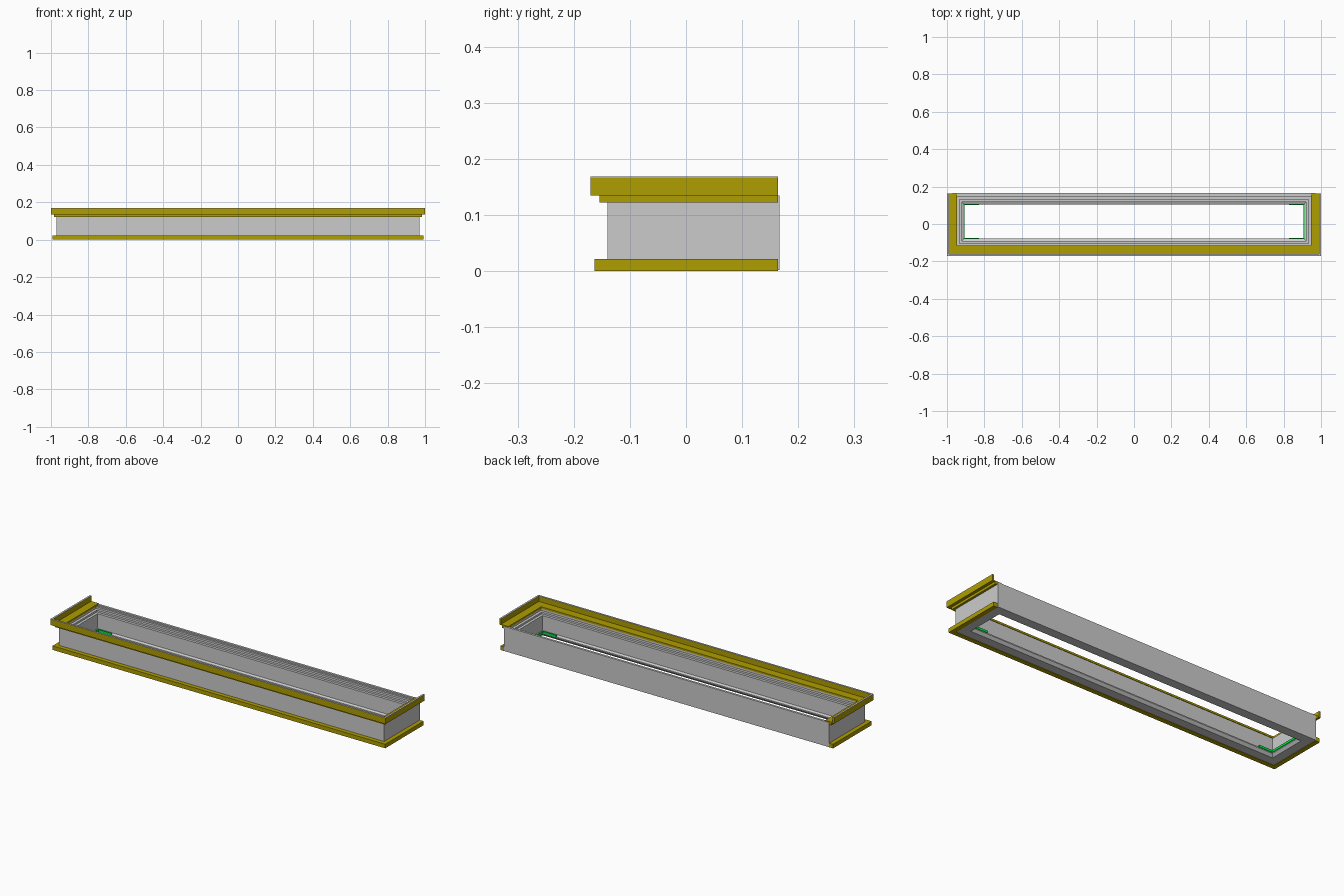
import bpy, bmesh

if "Cube" in bpy.data.objects:
    bpy.data.objects.remove(bpy.data.objects["Cube"])

# Outer faces of the grey wall; profiles are (inset from these faces, height)
X, YF, YB = 0.97, -0.14, 0.167
TRIM_END = 0.164

def material(name, rgb):
    m = bpy.data.materials.new(name)
    m.diffuse_color = (*rgb, 1)
    m.use_nodes = True
    m.node_tree.nodes["Principled BSDF"].inputs["Base Color"].default_value = m.diffuse_color
    return m

gold = material("gold", (0.43, 0.34, 0.0))
green = material("green", (0.0, 0.75, 0.05))

def sweep(name, profile, closed, mat=None):
    """Sweep a closed profile with mitred corners, as a full ring or an open-backed U."""
    bm = bmesh.new()
    sections = []
    for sx, back in ((-1, True), (-1, False), (1, False), (1, True)):
        row = []
        for d, z in profile:
            y = (YB - d if closed else TRIM_END) if back else YF + d
            row.append(bm.verts.new((sx * (X - d), y, z)))
        sections.append(row)
    n = len(profile)
    for i in range(4 if closed else 3):
        a, b = sections[i], sections[(i + 1) % 4]
        for j in range(n):
            k = (j + 1) % n
            bm.faces.new((a[j], b[j], b[k], a[k]))
    if not closed:
        bm.faces.new(sections[0])
        bm.faces.new(sections[-1])
    bmesh.ops.recalc_face_normals(bm, faces=bm.faces)
    me = bpy.data.meshes.new(name)
    bm.to_mesh(me)
    bm.free()
    ob = bpy.data.objects.new(name, me)
    bpy.context.collection.objects.link(ob)
    if mat:
        me.materials.append(mat)
    return ob

def box(name, x0, x1, y0, y1, z0, z1, mat=None):
    bpy.ops.mesh.primitive_cube_add(size=1, location=((x0 + x1) / 2, (y0 + y1) / 2, (z0 + z1) / 2))
    ob = bpy.context.object
    ob.name = name
    ob.scale = (x1 - x0, y1 - y0, z1 - z0)
    if mat:
        ob.data.materials.append(mat)

# Main frame with stepped inside and a bevelled lower lip
sweep("wall_frame", [(0, 0.002), (0, 0.135), (0.012, 0.135), (0.012, 0.128), (0.022, 0.128),
                     (0.022, 0.118), (0.036, 0.118), (0.036, 0.108), (0.05, 0.108),
                     (0.05, 0.028), (0.062, 0.022), (0.062, 0.016), (0.05, 0.002)], True)

# Gold upper rail: raised rim, seat ledge and small step below
sweep("upper_rail", [(-0.014, 0.122), (-0.014, 0.135), (-0.03, 0.135), (-0.03, 0.167),
                     (-0.02, 0.167), (-0.02, 0.139), (0.024, 0.139), (0.024, 0.129),
                     (-0.002, 0.129), (-0.002, 0.122)], False, gold)

# Thin grey cap on the rim
sweep("rim_cap", [(-0.03, 0.167), (-0.03, 0.1685), (-0.02, 0.1685), (-0.02, 0.167)], False)

# Gold bottom rail
sweep("bottom_rail", [(-0.023, 0), (-0.023, 0.022), (0.002, 0.022), (0.002, 0)], False, gold)

# Green corner clips on the lower lip
for sx, side in ((-1, "left"), (1, "right")):
    xe = sx * (X - 0.062)
    xa, xb = sorted((xe, xe - sx * 0.08))
    for y, end in ((YB - 0.062, "back"), (YF + 0.062, "front")):
        box(f"clip_{side}_{end}", xa, xb, y - 0.003, y + 0.003, 0.02, 0.032, green)
    box(f"clip_{side}_edge", xe - 0.003, xe + 0.003, YF + 0.062, YB - 0.062, 0.02, 0.032, green)
